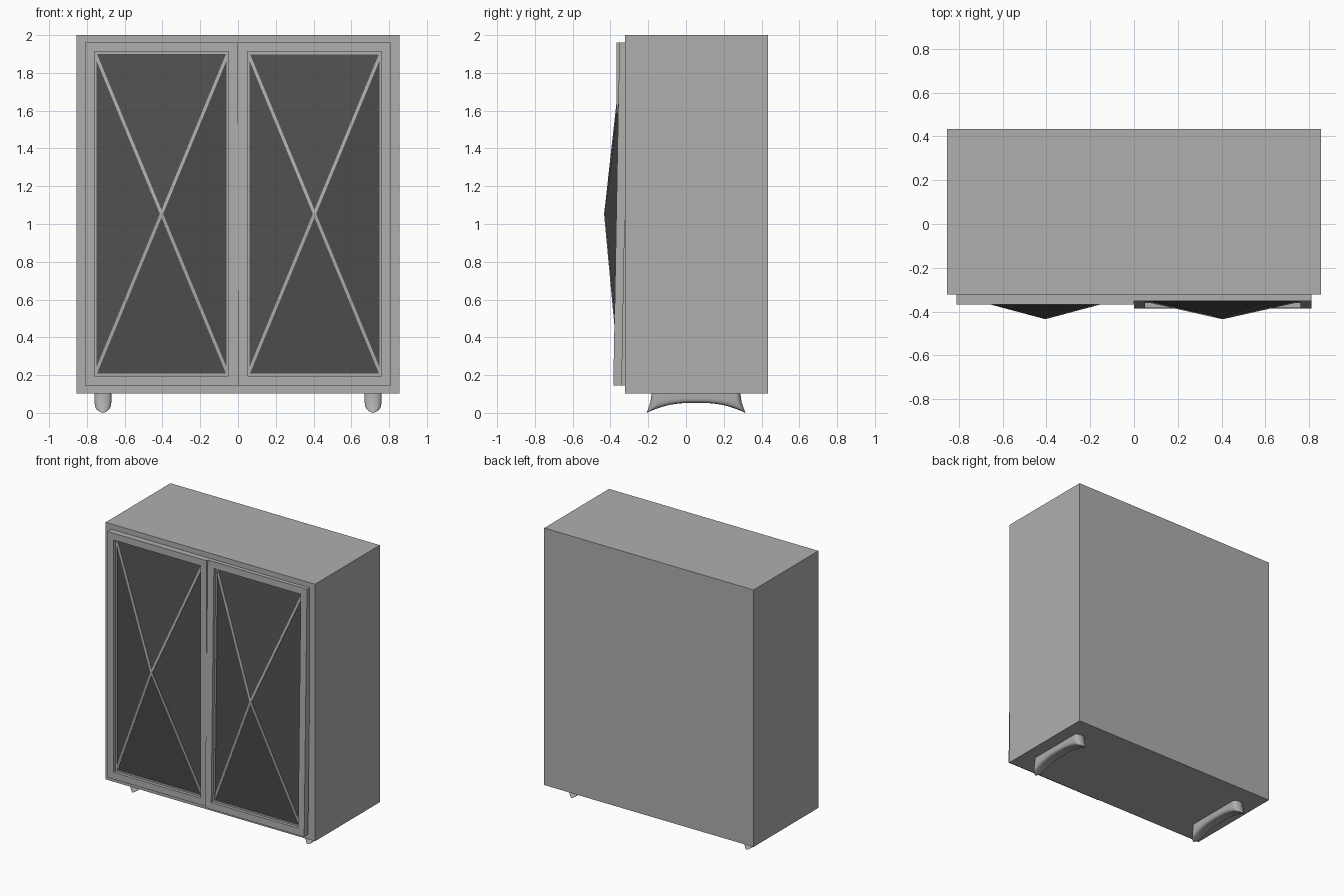
import bpy, bmesh, math
from mathutils import Vector

if "Cube" in bpy.data.objects:
    bpy.data.objects.remove(bpy.data.objects["Cube"])


def material(name, value):
    m = bpy.data.materials.new(name)
    m.diffuse_color = (value, value, value, 1)
    m.use_nodes = True
    m.node_tree.nodes["Principled BSDF"].inputs["Base Color"].default_value = m.diffuse_color
    return m


grey = material("grey_body", 0.43)
dark = material("dark_panel", 0.08)


def make(name, bm, mat=grey):
    bmesh.ops.recalc_face_normals(bm, faces=bm.faces)
    me = bpy.data.meshes.new(name)
    bm.to_mesh(me)
    bm.free()
    ob = bpy.data.objects.new(name, me)
    bpy.context.collection.objects.link(ob)
    me.materials.append(mat)
    return ob


def add_box(bm, x0, x1, y0, y1, z0, z1):
    vs = bmesh.ops.create_cube(bm, size=1)["verts"]
    for v in vs:
        v.co = ((x0 + x1) / 2 + v.co.x * (x1 - x0),
                (y0 + y1) / 2 + v.co.y * (y1 - y0),
                (z0 + z1) / 2 + v.co.z * (z1 - z0))


def add_bar(bm, p, q, width, thick):
    # rectangular bar from p to q, flat side to the front
    side = (q - p).cross(Vector((0, 1, 0))).normalized() * width / 2
    t = Vector((0, thick, 0))
    ends = [[bm.verts.new(c + s) for s in (-side, side, side + t, -side + t)]
            for c in (p, q)]
    for i in range(4):
        j = (i + 1) % 4
        bm.faces.new((ends[0][i], ends[0][j], ends[1][j], ends[1][i]))
    bm.faces.new(ends[0])
    bm.faces.new(ends[1])


# cabinet body
BODY_FRONT = -0.323
bm = bmesh.new()
add_box(bm, -0.855, 0.855, BODY_FRONT, 0.433, 0.102, 2.0)
make("cabinet_body", bm)

Z0, Z1, R = 0.146, 1.962, 0.05


def door(name, x0, x1, lean):
    def slant(bm):
        # the right door leans out slightly at the bottom
        for v in bm.verts:
            v.co.y += lean * (v.co.z - 1.09)

    a, b, c, d = x0 + R, x1 - R, Z0 + R, Z1 - R
    # outer frame rails and stiles, with a thin inner bead
    bm = bmesh.new()
    for y, x_0, x_1, z_0, z_1, w in ((-0.368, x0, x1, Z0, Z1, R),
                                     (-0.345, a, b, c, d, 0.012)):
        add_box(bm, x_0, x_0 + w, y, BODY_FRONT, z_0, z_1)
        add_box(bm, x_1 - w, x_1, y, BODY_FRONT, z_0, z_1)
        add_box(bm, x_0 + w, x_1 - w, y, BODY_FRONT, z_0, z_0 + w)
        add_box(bm, x_0 + w, x_1 - w, y, BODY_FRONT, z_1 - w, z_1)
    slant(bm)
    make(name + "_frame", bm)

    # pyramid panel
    corners = [Vector((x, -0.336, z)) for x, z in ((a, c), (b, c), (b, d), (a, d))]
    apex = Vector(((a + b) / 2, -0.431, (c + d) / 2))
    bm = bmesh.new()
    vs = [bm.verts.new(p) for p in corners]
    top = bm.verts.new(apex)
    for i in range(4):
        bm.faces.new((vs[i], vs[(i + 1) % 4], top))
    bm.faces.new(vs)
    slant(bm)
    make(name + "_panel", bm, dark)

    # crossed strips along the ridges
    bm = bmesh.new()
    lift = Vector((0, -0.002, 0))
    for p in corners:
        add_bar(bm, p + lift, apex + lift, 0.016, 0.008)
    slant(bm)
    make(name + "_cross_strips", bm)


door("left_door", -0.81, 0.0, 0.0)
door("right_door", 0.0, 0.81, 0.018)


# arched runner feet: U-shaped section lofted from front to back, rounded ends
def runner(name, cx):
    bm = bmesh.new()
    N, M = 40, 20
    rings = []
    for i in range(N + 1):
        s = -math.cos(math.pi * i / N)
        depth = 0.104 - 0.053 * (1 - abs(s) ** 2.8)
        tip = min((1 - abs(s)) * 0.25 / 0.03, 1)
        width = 0.045 * max(math.sqrt(1 - (1 - tip) ** 2), 0.15)
        ring = []
        for k in range(M + 1):
            t = math.pi * k / M
            co = math.cos(t)
            w = max(math.sin(t), 0) ** 0.45
            x = cx + width * math.copysign(abs(co) ** 0.45, co)
            dz = depth * w
            half = 0.235 + 0.028 * (dz / 0.104) ** 1.8
            ring.append(bm.verts.new((x, 0.053 + s * half, 0.104 - dz)))
        rings.append(ring)
    for r0, r1 in zip(rings, rings[1:]):
        for k in range(M):
            bm.faces.new((r0[k], r0[k + 1], r1[k + 1], r1[k]))
        bm.faces.new((r0[0], r1[0], r1[M], r0[M]))
    # end caps as strips across the U
    for r in (rings[0], rings[-1]):
        for k in range(M // 2):
            f = [r[k], r[k + 1], r[M - k - 1], r[M - k]]
            bm.faces.new(list(dict.fromkeys(f)))
    ob = make(name, bm)
    bpy.context.view_layer.objects.active = ob
    ob.select_set(True)
    bpy.ops.object.shade_smooth_by_angle(angle=math.radians(50))
    ob.select_set(False)


runner("left_runner_foot", -0.715)
runner("right_runner_foot", 0.715)
